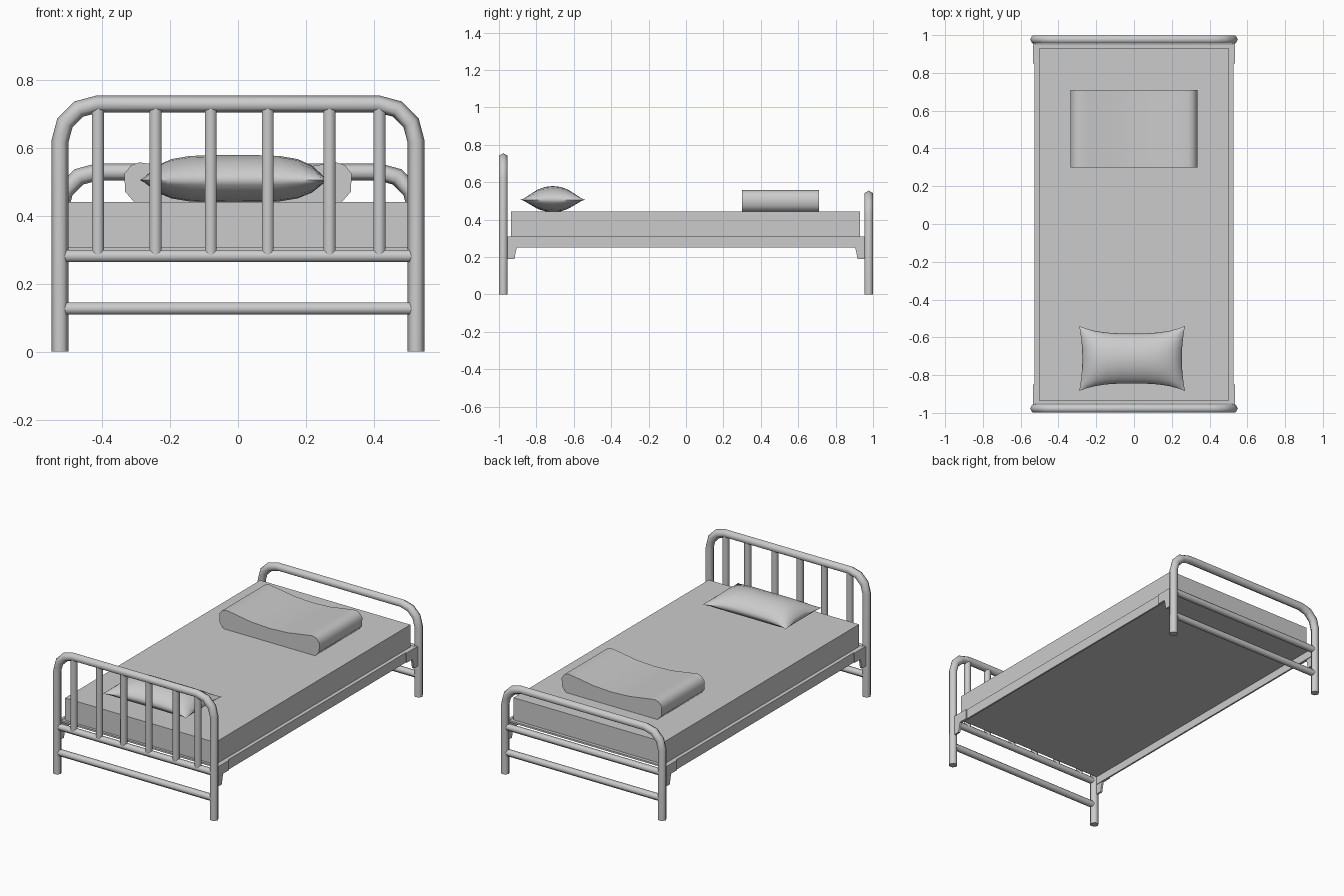
import bpy, bmesh, math
from mathutils import Vector

cube = bpy.data.objects.get("Cube")
if cube:
    bpy.data.objects.remove(cube, do_unlink=True)

grey = bpy.data.materials.new("plain_grey")
grey.use_nodes = True
grey.diffuse_color = (0.6, 0.6, 0.6, 1)
grey.node_tree.nodes["Principled BSDF"].inputs["Base Color"].default_value = (0.6, 0.6, 0.6, 1)


def finish(name, bm, smooth_angle=None):
    bmesh.ops.recalc_face_normals(bm, faces=bm.faces)
    mesh = bpy.data.meshes.new(name)
    bm.to_mesh(mesh)
    bm.free()
    obj = bpy.data.objects.new(name, mesh)
    bpy.context.collection.objects.link(obj)
    mesh.materials.append(grey)
    if smooth_angle:
        bpy.ops.object.select_all(action='DESELECT')
        obj.select_set(True)
        bpy.context.view_layer.objects.active = obj
        bpy.ops.object.shade_smooth_by_angle(angle=math.radians(smooth_angle))
    return obj


def box(name, lo, hi):
    bm = bmesh.new()
    bmesh.ops.create_cube(bm, size=1)
    for v in bm.verts:
        v.co = [(a + b) / 2 + c * (b - a) for a, b, c in zip(lo, hi, v.co)]
    return finish(name, bm)


def prism(name, outline, offset, smooth_angle=None):
    """Extrude a closed 3D outline along an offset."""
    bm = bmesh.new()
    face = bm.faces.new([bm.verts.new(p) for p in outline])
    new = bmesh.ops.extrude_face_region(bm, geom=[face])["geom"]
    for v in new:
        if isinstance(v, bmesh.types.BMVert):
            v.co += Vector(offset)
    return finish(name, bm, smooth_angle)


def tube(name, path, y, radius, turn=0.0):
    """Six-sided tube swept with mitred joints along an (x, z) path."""
    bm = bmesh.new()
    pts = [Vector((x, 0, z)) for x, z in path]
    rings = []
    for i, p in enumerate(pts):
        before = (p - pts[max(i - 1, 0)]).normalized()
        after = (pts[min(i + 1, len(pts) - 1)] - p).normalized()
        along = (before + after).normalized()
        mitre = along.dot(after if after.length else before)
        side = Vector((-along.z, 0, along.x))
        ring = []
        for k in range(6):
            a = k * math.pi / 3 + turn
            offset = side * math.cos(a) * radius / mitre + Vector((0, math.sin(a) * radius, 0))
            ring.append(bm.verts.new(p + offset + Vector((0, y, 0))))
        rings.append(ring)
    for r, s in zip(rings, rings[1:]):
        for k in range(6):
            bm.faces.new((r[k], r[k - 1], s[k - 1], s[k]))
    bm.faces.new(rings[0])
    bm.faces.new(rings[-1])
    return finish(name, bm, 70)


# Bent end frames with two cross bars each
LEG_X, END_Y, BEND = 0.525, 0.977, 0.11
for label, y, top in (("head", -END_Y, 0.73), ("foot", END_Y, 0.53)):
    right = [(-LEG_X, 0)]
    for k in range(4):
        a = k * math.pi / 6
        right.append((-LEG_X + BEND * (1 - math.cos(a)), top - BEND * (1 - math.sin(a))))
    tube(label + "_frame", right + [(-x, z) for x, z in reversed(right)], y, 0.025)
    for level, z in (("lower", 0.127), ("upper", 0.282)):
        tube(f"{label}_{level}_crossbar", [(-LEG_X, z), (LEG_X, z)], y, 0.02, math.pi / 6)

# Headboard spindles
for i, x in enumerate((-0.413, -0.243, -0.08, 0.088, 0.27, 0.417)):
    tube(f"head_spindle_{i + 1}", [(x, 0.282), (x, 0.73)], -END_Y, 0.02, math.pi / 6)

# Side rails and their corner brackets
BRACKET = [(0.965, 0.31), (0.85, 0.31), (0.85, 0.25), (0.905, 0.25), (0.918, 0.19), (0.965, 0.19)]
for side, sx in (("left", 1), ("right", -1)):
    xs = sorted((sx * 0.518, sx * 0.528))
    box(side + "_rail", (xs[0], -0.95, 0.25), (xs[1], 0.95, 0.31))
    for end, sy in (("head", -1), ("foot", 1)):
        prism(f"{side}_{end}_bracket", [(sx * 0.522, sy * y, z) for y, z in BRACKET],
              (sx * 0.012, 0, 0))

# Base panel and mattress
box("base_panel", (-0.52, -0.95, 0.298), (0.52, 0.95, 0.308))
box("mattress", (-0.503, -0.935, 0.305), (0.503, 0.93, 0.442))

# Folded blanket: rounded ends and a sagging top
half = [(0.305, 0.44), (0.333, 0.472), (0.335, 0.525), (0.315, 0.55), (0.29, 0.558),
        (0.24, 0.551), (0.12, 0.532)]
outline = half + [(0, 0.526)] + [(-x, z) for x, z in reversed(half)]
prism("folded_blanket", [(x, 0.30, z) for x, z in outline], (0, 0.41, 0), 50)

# Pillow: two bulging halves meeting at a seam with pulled-out corners
bm = bmesh.new()
for bulge in (0.078, -0.066):
    grid = bmesh.ops.create_grid(bm, x_segments=12, y_segments=10, size=1)
    for v in grid["verts"]:
        u, w = math.sin(v.co.x * math.pi / 2), math.sin(v.co.y * math.pi / 2)
        height = max(0, 1 - u ** 4) ** 0.7 * max(0, 1 - w * w) ** 0.65
        dip = 1 - 0.06 * (1 - u * u) if bulge > 0 else 1
        v.co = (-0.01 + 0.28 * u * (1 - 0.06 * (1 - w * w)),
                -0.712 + 0.172 * w * (1 - 0.23 * (1 - abs(u) ** 3)),
                0.506 + bulge * height * dip)
bmesh.ops.remove_doubles(bm, verts=bm.verts, dist=0.0005)
finish("pillow", bm, 60)
